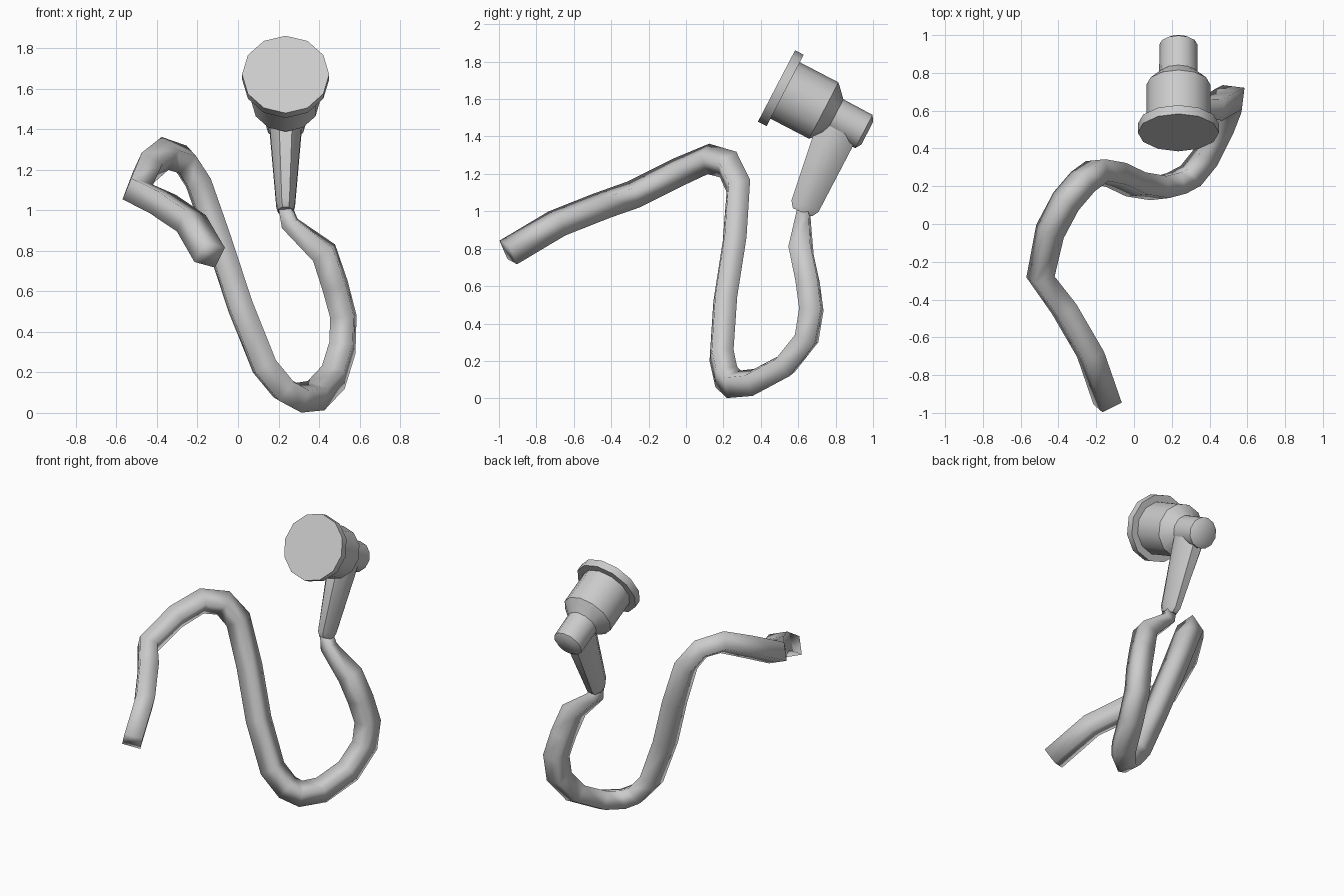
import bpy, bmesh, math
from mathutils import Vector

if "Cube" in bpy.data.objects:
    bpy.data.objects.remove(bpy.data.objects["Cube"])


def loft(name, rings, angle):
    """Skin a list of equal-length vertex rings and cap both ends."""
    bm = bmesh.new()
    rows = [[bm.verts.new(p) for p in ring] for ring in rings]
    n = len(rows[0])
    for a, b in zip(rows, rows[1:]):
        for i in range(n):
            j = (i + 1) % n
            bm.faces.new((a[i], a[j], b[j], b[i]))
    bm.faces.new(rows[0])
    bm.faces.new(rows[-1])
    bmesh.ops.recalc_face_normals(bm, faces=bm.faces[:])
    mesh = bpy.data.meshes.new(name)
    bm.to_mesh(mesh)
    bm.free()
    obj = bpy.data.objects.new(name, mesh)
    bpy.context.collection.objects.link(obj)
    bpy.ops.object.select_all(action='DESELECT')
    obj.select_set(True)
    bpy.context.view_layer.objects.active = obj
    bpy.ops.object.shade_smooth_by_angle(angle=math.radians(angle))
    return obj


def ring(center, u, v, ru, rv, sides, phase=0.0):
    return [center + u * ru * math.cos(phase + math.tau * i / sides)
            + v * rv * math.sin(phase + math.tau * i / sides) for i in range(sides)]


X = Vector((1, 0, 0))

# Shower head: stepped 12-sided profile along a tilted axis
face = Vector((0.235, 0.484, 1.67))
axis = Vector((0, 0.887, -0.462)).normalized()
up = X.cross(axis)
profile = [(0, 0.215), (0.052, 0.215), (0.052, 0.17), (0.285, 0.17),
           (0.35, 0.102), (0.527, 0.1), (0.547, 0.068)]
loft("shower_head", [ring(face + axis * s, X, up, r, r, 12) for s, r in profile], 40)

# Handle: oval taper rising into the head
base = Vector((0.235, 0.636, 1.027))
lean = Vector((0, 0.15, 0.353)).normalized()
side = X.cross(lean)
sections = [(-0.035, 0.04, 0.06), (0.0, 0.05, 0.085), (0.38, 0.083, 0.118), (0.45, 0.088, 0.12)]
loft("handle", [ring(base + lean * s, X, side, rx, ry, 8, math.pi / 8)
                for s, rx, ry in sections], 40)

# Hose: square section carried along the path without twist
path = [(-0.14, -0.95, 0.78), (-0.23, -0.69, 0.935), (-0.37, -0.45, 1.03),
        (-0.495, -0.28, 1.09), (-0.445, -0.04, 1.21), (-0.36, 0.12, 1.28),
        (-0.27, 0.225, 1.25), (-0.195, 0.28, 1.135), (-0.095, 0.26, 0.85),
        (0.01, 0.21, 0.53), (0.13, 0.19, 0.23), (0.225, 0.215, 0.115),
        (0.30, 0.255, 0.075), (0.385, 0.36, 0.085), (0.47, 0.53, 0.175),
        (0.515, 0.645, 0.32), (0.52, 0.67, 0.475), (0.48, 0.65, 0.625),
        (0.425, 0.615, 0.79), (0.255, 0.625, 0.935), (0.232, 0.63, 1.02)]
pts = [Vector(p) for p in path]
radii = [0.083] * (len(pts) - 2) + [0.055, 0.04]
u = Vector((0.074, 0.005, 0.035))
rings = []
prev = None
for i, p in enumerate(pts):
    a, b = pts[max(i - 1, 0)], pts[min(i + 1, len(pts) - 1)]
    t = (p - a).normalized() + (b - p).normalized()
    t.normalize()
    if prev:
        u = prev.rotation_difference(t) @ u
    u = (u - t * u.dot(t)).normalized()
    rings.append(ring(p, u, t.cross(u), radii[i], radii[i], 4))
    prev = t
loft("hose", rings, 180)
